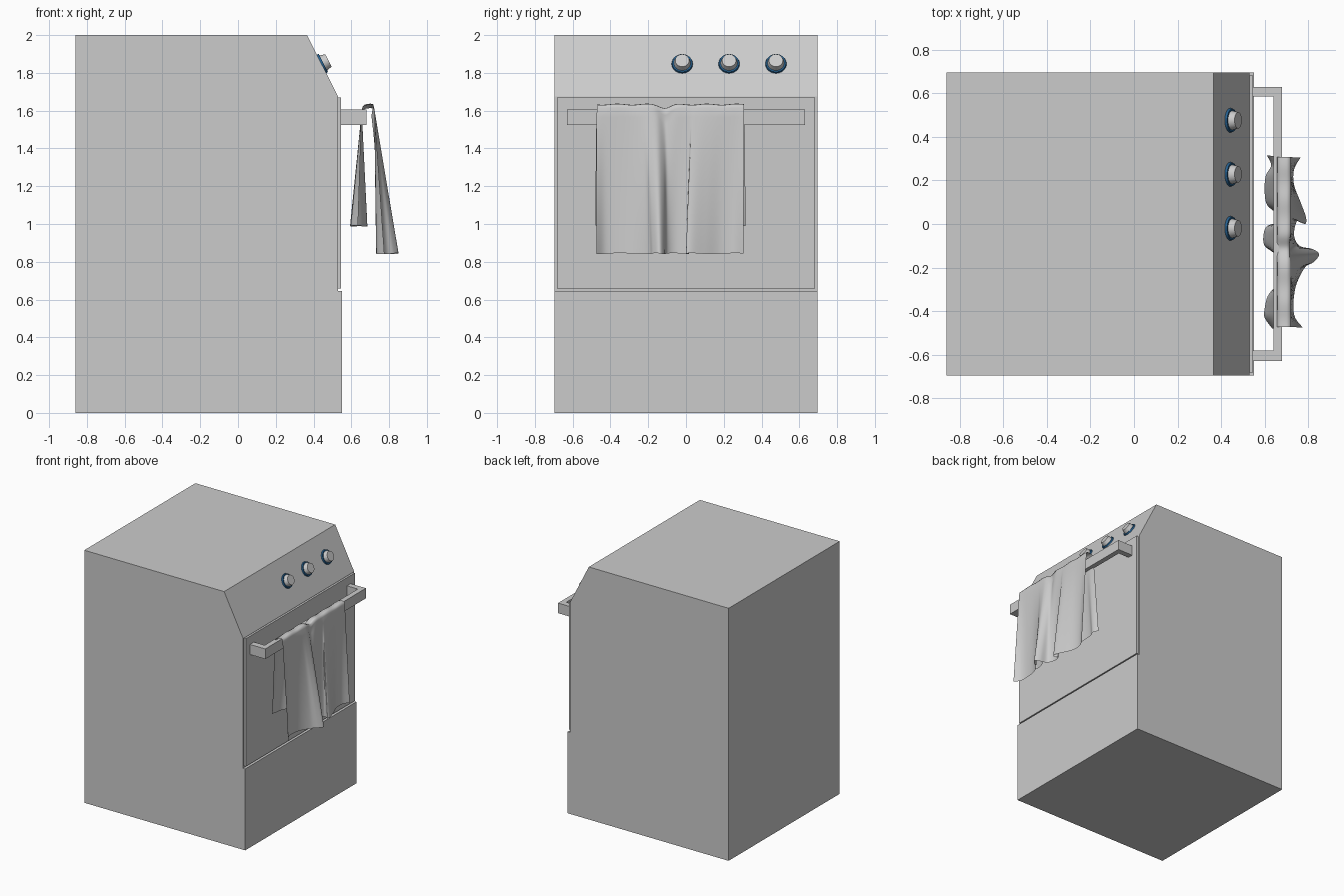
import bpy, math
from mathutils import Vector

if "Cube" in bpy.data.objects:
    bpy.data.objects.remove(bpy.data.objects["Cube"])


def mesh_object(name, verts, faces):
    me = bpy.data.meshes.new(name)
    me.from_pydata(verts, [], faces)
    me.update()
    ob = bpy.data.objects.new(name, me)
    bpy.context.collection.objects.link(ob)
    return ob


def prism(name, profile, lo, hi, place):
    """Extrude a counter-clockwise profile between lo and hi."""
    n = len(profile)
    verts = [place(a, b, h) for h in (lo, hi) for a, b in profile]
    faces = [tuple(range(n))[::-1], tuple(range(n, 2 * n))]
    faces += [(i, (i + 1) % n, n + (i + 1) % n, n + i) for i in range(n)]
    return mesh_object(name, verts, faces)


def xz(a, b, h):
    return (a, -h, b)   # extrude along y


def xy(a, b, h):
    return (a, b, h)    # extrude along z


# Body with sloped control panel and recessed door area
prism("oven_body", [(-0.86, 0), (0.55, 0), (0.55, 0.645), (0.53, 0.645),
                    (0.53, 1.675), (0.365, 2.0), (-0.86, 2.0)], -0.695, 0.695, xz)

# Door panel
prism("oven_door", [(0.528, 0.658), (0.546, 0.658), (0.546, 1.67), (0.528, 1.67)],
      -0.682, 0.682, xz)

# U-shaped door handle
prism("door_handle", [(0.545, -0.63), (0.68, -0.63), (0.68, 0.63), (0.545, 0.63),
                      (0.545, 0.585), (0.64, 0.585), (0.64, -0.58), (0.545, -0.58)],
      1.525, 1.605, xy)

# Knobs: blue base ring and tapered grey cap
blue = bpy.data.materials.new("knob_blue")
blue.diffuse_color = (0.02, 0.12, 0.28, 1)
blue.use_nodes = True
blue.node_tree.nodes["Principled BSDF"].inputs["Base Color"].default_value = blue.diffuse_color
normal = Vector((0.325, 0, 0.165)).normalized()
turn = normal.to_track_quat('Z', 'Y').to_euler()


def cone(name, r1, r2, start, end, y):
    pos = Vector((0.441, y, 1.847)) + normal * (start + end) / 2
    bpy.ops.mesh.primitive_cone_add(vertices=32, radius1=r1, radius2=r2,
                                    depth=end - start, location=pos, rotation=turn)
    ob = bpy.context.object
    ob.name = name
    bpy.ops.object.shade_smooth_by_angle(angle=math.radians(30))
    return ob


for i, y in enumerate((-0.02, 0.228, 0.476)):
    ring = cone(f"knob_ring_{i + 1}", 0.058, 0.053, -0.005, 0.012, y)
    ring.data.materials.append(blue)
    cone(f"knob_cap_{i + 1}", 0.045, 0.037, 0.01, 0.042, y)


# Towel: lower hem curves (y, x) blended up to the handle bar
FRONT = [(0.305, 0.765), (0.25, 0.735), (0.18, 0.735), (0.1, 0.765), (0.03, 0.79),
         (0.0, 0.785), (0.015, 0.75), (-0.05, 0.735), (-0.1, 0.76), (-0.115, 0.82),
         (-0.14, 0.85), (-0.175, 0.825), (-0.2, 0.785), (-0.28, 0.745),
         (-0.37, 0.732), (-0.43, 0.74), (-0.475, 0.775)]
BACK = [(0.315, 0.61), (0.27, 0.63), (0.22, 0.605), (0.15, 0.6), (0.09, 0.61),
        (0.05, 0.65), (0.01, 0.66), (-0.01, 0.61), (-0.05, 0.595), (-0.1, 0.6),
        (-0.14, 0.65), (-0.2, 0.685), (-0.27, 0.66), (-0.33, 0.615),
        (-0.39, 0.6), (-0.43, 0.6), (-0.48, 0.635)]


def spline(pts, u):
    """Catmull-Rom point at u in 0..1."""
    s = u * (len(pts) - 1)
    i = min(int(s), len(pts) - 2)
    t = s - i
    p = [Vector(pts[min(max(i + k, 0), len(pts) - 1)]) for k in (-1, 0, 1, 2)]
    return 0.5 * (2 * p[1] + (p[2] - p[0]) * t
                  + (2 * p[0] - 5 * p[1] + 4 * p[2] - p[3]) * t * t
                  + (3 * p[1] - p[0] - 3 * p[2] + p[3]) * t ** 3)


COLS, ROWS = 96, 16
verts = []
for c in range(COLS + 1):
    u = c / COLS
    y0 = 0.308 - 0.78 * u
    dip = math.exp(-((y0 + 0.11) / 0.04) ** 2)
    ripple = 0.003 * math.sin(u * 31)
    fy, fx = spline(FRONT, u)
    by, bx = spline(BACK, u)
    for r in range(ROWS + 1):                      # back layer, hem to bar
        t = 1 - r / ROWS
        k = t ** 0.5
        verts.append((0.655 + (bx - 0.655) * t, y0 + (by - y0) * k,
                      1.60 - (0.61 + ripple) * t))
    for x, z in ((0.66, 1.62), (0.672, 1.63), (0.70, 1.634), (0.715, 1.632)):
        verts.append((x, y0, z + ripple - 0.018 * dip))
    for r in range(ROWS + 1):                      # front layer, bar to hem
        t = r / ROWS
        k = t ** 0.4
        top = 1.615 - 0.04 * dip
        verts.append((0.721 - 0.015 * dip * (1 - t) + (fx - 0.721) * t,
                      y0 + (fy - y0) * k, top + (0.843 + ripple - top) * t))
m = len(verts) // (COLS + 1)
faces = [(c * m + r, c * m + r + 1, (c + 1) * m + r + 1, (c + 1) * m + r)
         for c in range(COLS) for r in range(m - 1)]
towel = mesh_object("towel", verts, [f[::-1] for f in faces])
towel.data.polygons.foreach_set("use_smooth", [True] * len(faces))
towel.data.update()
